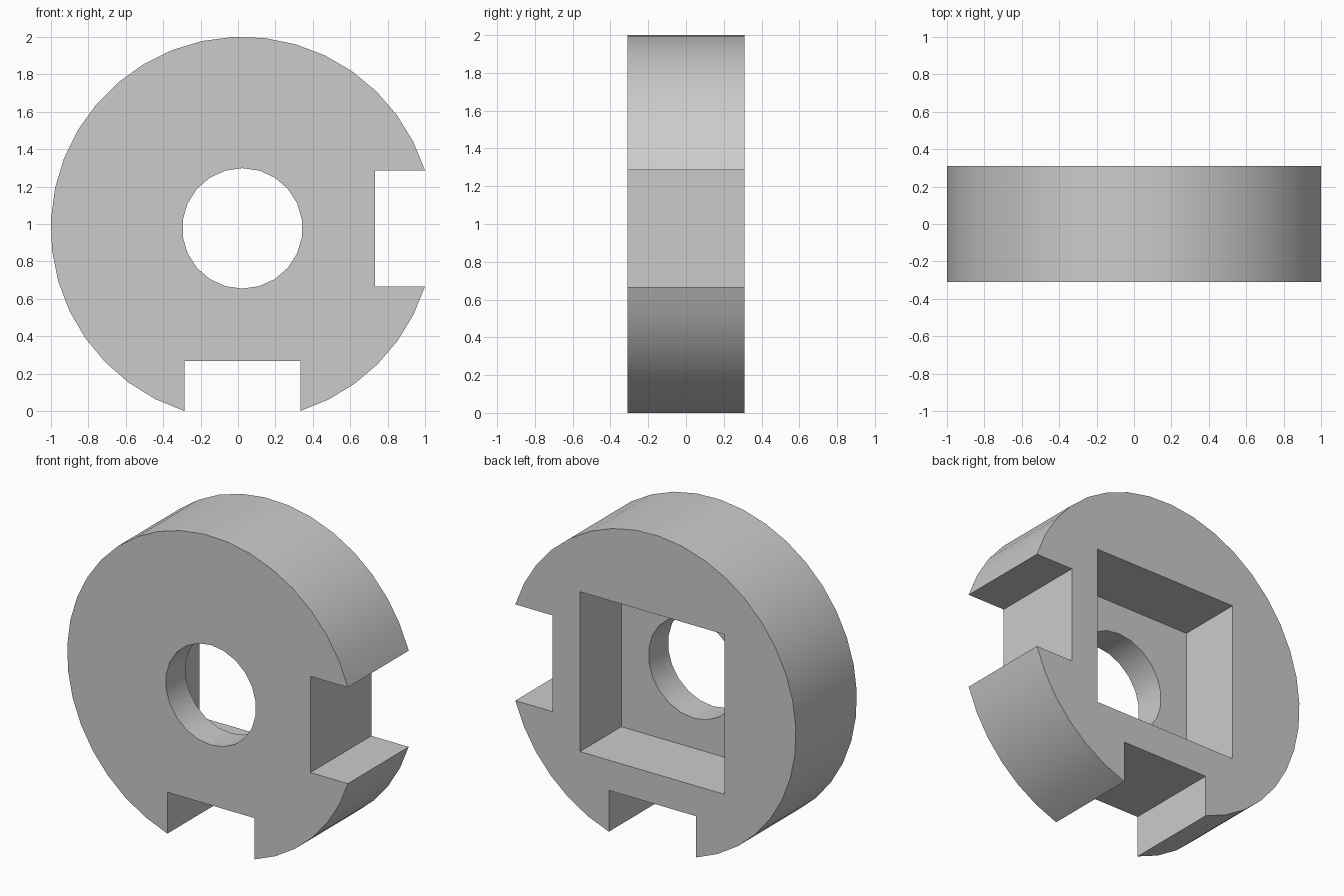
import bpy, bmesh
from math import sin, cos, asin, pi, radians

if "Cube" in bpy.data.objects:
    bpy.data.objects.remove(bpy.data.objects["Cube"])

CX, CZ = 0.0234, 0.9766      # disc axis
R, HALF = 1.0246, 0.31       # disc radius, half thickness (also half notch width)
NOTCH = 0.71                 # axis to notch floor
POCKET, POCKET_FLOOR = 0.515, -0.11
BORE, BORE_SIDES = 0.322, 22

grey = bpy.data.materials.new("plain grey")
grey.use_nodes = True
colour = (0.6, 0.6, 0.6, 1)
grey.diffuse_color = colour
grey.node_tree.nodes["Principled BSDF"].inputs["Base Color"].default_value = colour


def arc(radius, start, end, steps):
    return [(radius * cos(start + (end - start) * i / steps),
             radius * sin(start + (end - start) * i / steps)) for i in range(steps + 1)]


def prism(name, outline, y0, y1):
    """Extrude an outline (x, z about the axis) from y0 to y1."""
    bm = bmesh.new()
    face = bm.faces.new([bm.verts.new((CX + x, y0, CZ + z)) for x, z in outline])
    new = bmesh.ops.extrude_face_region(bm, geom=[face])["geom"]
    bmesh.ops.translate(bm, vec=(0, y1 - y0, 0),
                        verts=[g for g in new if isinstance(g, bmesh.types.BMVert)])
    bmesh.ops.recalc_face_normals(bm, faces=bm.faces)
    mesh = bpy.data.meshes.new(name)
    bm.to_mesh(mesh)
    bm.free()
    mesh.materials.append(grey)
    obj = bpy.data.objects.new(name, mesh)
    bpy.context.collection.objects.link(obj)
    return obj


# Disc outline: long arc, bottom notch, short arc, side notch
a = asin(HALF / R)
outline = arc(R, a, 1.5 * pi - a, 25)
outline += [(-HALF, -NOTCH), (HALF, -NOTCH)]
outline += arc(R, 1.5 * pi + a, 2 * pi - a, 6)
outline += [(NOTCH, -HALF), (NOTCH, HALF)]
disc = prism("notched_disc", outline, -HALF, HALF)

# Round bore from the front and square pocket from the back
bore = prism("bore_cutter", arc(BORE, pi / 2, 2.5 * pi, BORE_SIDES)[:-1], -1, 1)
square = [(-POCKET, -POCKET), (POCKET, -POCKET), (POCKET, POCKET), (-POCKET, POCKET)]
pocket = prism("pocket_cutter", square, POCKET_FLOOR, 1)

bpy.ops.object.select_all(action='DESELECT')
bpy.context.view_layer.objects.active = disc
disc.select_set(True)
for cutter in (pocket, bore):
    mod = disc.modifiers.new("cut", 'BOOLEAN')
    mod.operation = 'DIFFERENCE'
    mod.solver = 'EXACT'
    mod.object = cutter
    bpy.ops.object.modifier_apply(modifier=mod.name)
    bpy.data.objects.remove(cutter)

bpy.ops.object.shade_smooth_by_angle(angle=radians(30))
